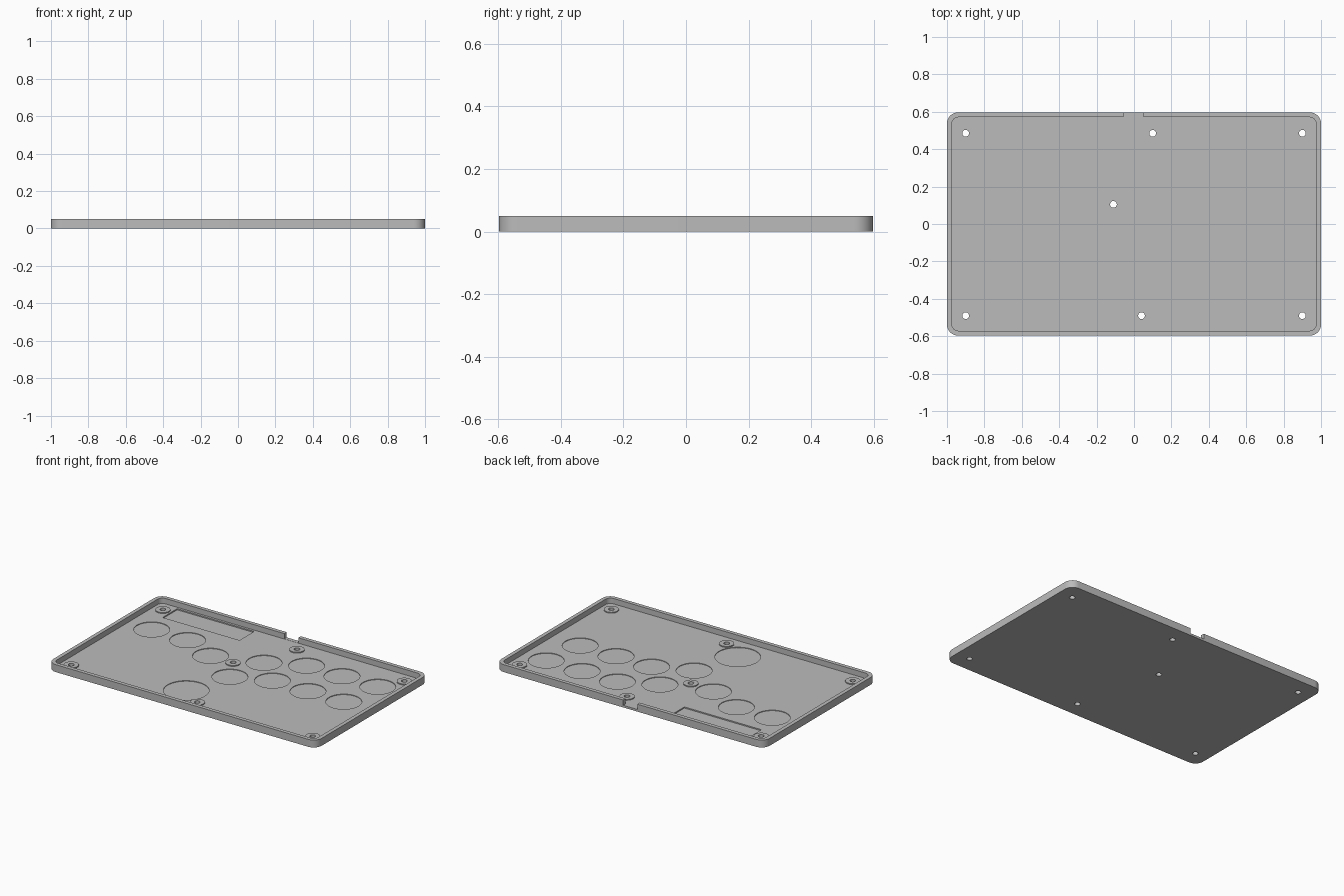
import bpy
import bmesh
from math import sin, cos, pi, radians

cube = bpy.data.objects.get("Cube")
if cube:
    bpy.data.objects.remove(cube, do_unlink=True)

HALF_X, HALF_Y, HEIGHT = 1.0, 0.597, 0.05
WALL, FLOOR, BOSS_TOP = 0.026, 0.0135, 0.02
SCREWS = [(-0.9, 0.485), (0.1, 0.485), (0.9, 0.485), (-0.11, 0.105),
          (-0.9, -0.49), (0.04, -0.49), (0.9, -0.49)]
BUTTONS = [(-0.797, 0.22), (-0.53, 0.22), (-0.285, 0.115), (0.04, 0.22),
           (0.277, 0.334), (0.541, 0.334), (0.808, 0.334),
           (-0.015, -0.065), (0.23, 0.038), (0.495, 0.038), (0.762, 0.038)]

grey = bpy.data.materials.new("plain grey")
grey.use_nodes = True
GREY = (0.5, 0.5, 0.5, 1)
grey.diffuse_color = GREY
grey.node_tree.nodes["Principled BSDF"].inputs["Base Color"].default_value = GREY


def prism(name, outline, z0, z1):
    """Extrude a closed outline from z0 to z1."""
    bm = bmesh.new()
    face = bm.faces.new([bm.verts.new((x, y, z0)) for x, y in outline])
    top = bmesh.ops.extrude_face_region(bm, geom=[face])["geom"]
    moved = [v for v in top if isinstance(v, bmesh.types.BMVert)]
    bmesh.ops.translate(bm, vec=(0, 0, z1 - z0), verts=moved)
    bmesh.ops.recalc_face_normals(bm, faces=bm.faces)
    mesh = bpy.data.meshes.new(name)
    bm.to_mesh(mesh)
    bm.free()
    mesh.materials.append(grey)
    obj = bpy.data.objects.new(name, mesh)
    bpy.context.collection.objects.link(obj)
    return obj


def rounded(hx, hy, r, steps=10):
    pts = []
    for q, (sx, sy) in enumerate([(1, 1), (-1, 1), (-1, -1), (1, -1)]):
        for i in range(steps + 1):
            a = (q + i / steps) * pi / 2
            pts.append((sx * (hx - r) + r * cos(a), sy * (hy - r) + r * sin(a)))
    return pts


def circle(x, y, r, n=48):
    return [(x + r * cos(2 * pi * i / n), y + r * sin(2 * pi * i / n)) for i in range(n)]


def box(x0, x1, y0, y1):
    return [(x0, y0), (x1, y0), (x1, y1), (x0, y1)]


def activate(obj):
    bpy.ops.object.select_all(action='DESELECT')
    obj.select_set(True)
    bpy.context.view_layer.objects.active = obj


def cut(obj, outline, z0, z1):
    """Subtract a prism and discard the cutter."""
    cutter = prism("cutter", outline, z0, z1)
    cutter.hide_render = True
    activate(obj)
    mod = obj.modifiers.new("cut", 'BOOLEAN')
    mod.operation = 'DIFFERENCE'
    mod.solver = 'EXACT'
    mod.object = cutter
    bpy.ops.object.modifier_apply(modifier=mod.name)
    bpy.data.objects.remove(cutter, do_unlink=True)


# Tray with a raised rim
tray = prism("tray", rounded(HALF_X, HALF_Y, 0.06), 0, HEIGHT)
cut(tray, rounded(HALF_X - WALL, HALF_Y - WALL, 0.036), FLOOR, 0.1)

# Cable notch in the back rim
cut(tray, box(-0.055, 0.05, 0.56, 0.7), FLOOR + 0.001, 0.1)

# Shallow button recesses, one of them larger, and the board pocket
for x, y in BUTTONS:
    cut(tray, circle(x, y, 0.11), FLOOR - 0.004, 0.03)
cut(tray, circle(-0.12, -0.379, 0.14), FLOOR - 0.004, 0.03)
cut(tray, box(-0.842, -0.268, 0.4, 0.555), FLOOR - 0.008, 0.03)

# Screw bosses with holes through the floor
parts = [tray]
for i, (x, y) in enumerate(SCREWS):
    hole = circle(x, y, 0.018, 32)
    cut(tray, hole, -0.05, 0.1)
    boss = prism(f"screw_boss_{i + 1}", circle(x, y, 0.046), FLOOR - 0.001, BOSS_TOP)
    cut(boss, hole, -0.05, 0.1)
    parts.append(boss)

for part in parts:
    activate(part)
    bpy.ops.object.shade_smooth_by_angle(angle=radians(30))
